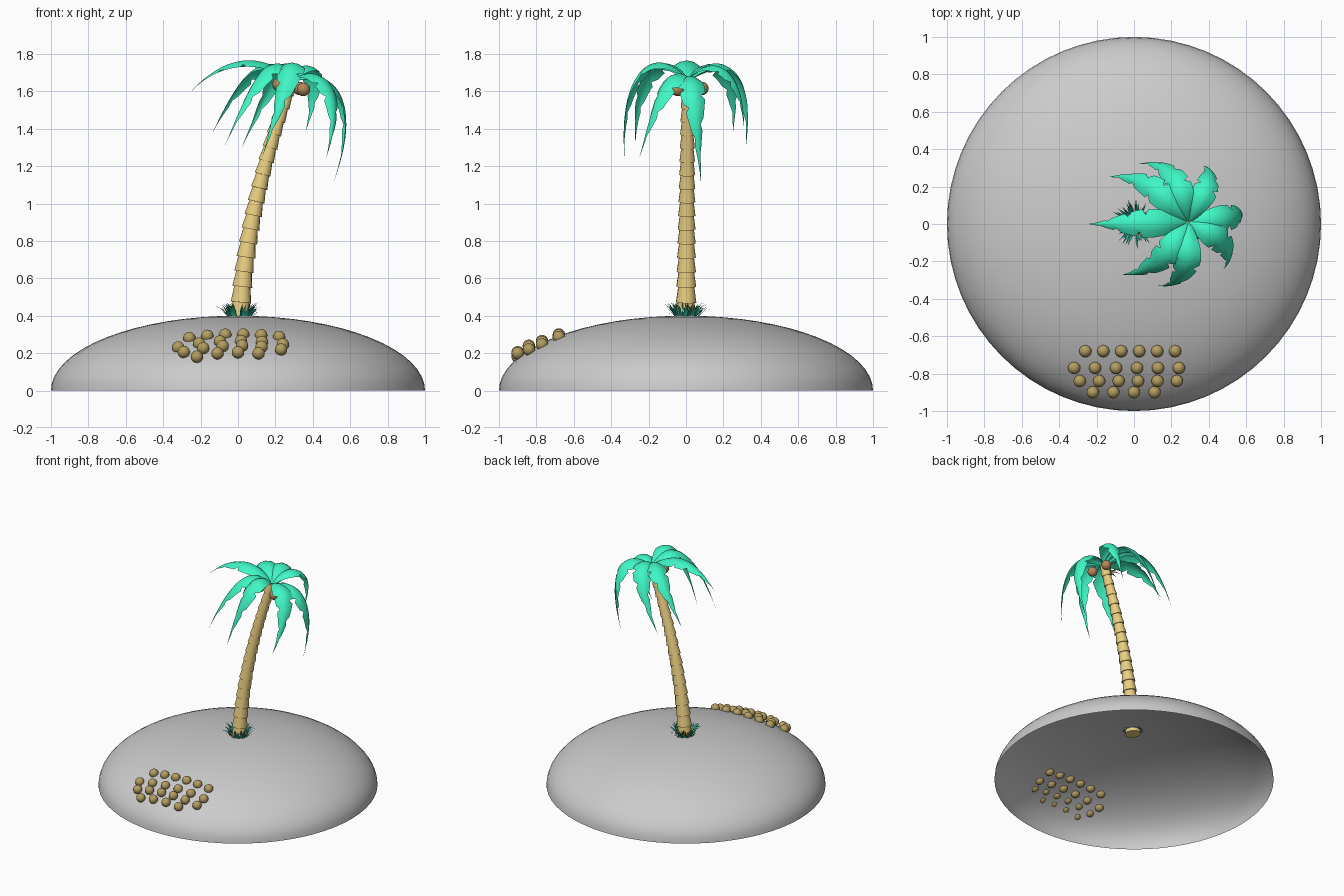
import bpy, bmesh, math, random
from mathutils import Vector, Matrix

if "Cube" in bpy.data.objects:
    bpy.data.objects.remove(bpy.data.objects["Cube"])

random.seed(4)


def material(name, r, g, b):
    m = bpy.data.materials.new(name)
    m.diffuse_color = (r, g, b, 1)
    m.use_nodes = True
    m.node_tree.nodes["Principled BSDF"].inputs["Base Color"].default_value = m.diffuse_color
    return m


LEAF = material("leaf_green", 0.05, 0.93, 0.56)
GRASS = material("grass_green", 0.03, 0.55, 0.38)
BARK = material("bark", 0.82, 0.62, 0.22)
STONE = material("stone_brown", 0.45, 0.34, 0.12)
NUT = material("nut_brown", 0.45, 0.25, 0.1)
FIBRE = material("fibre_orange", 0.7, 0.33, 0.1)


def finish(name, bm, mat=None, angle=40):
    me = bpy.data.meshes.new(name)
    bm.to_mesh(me)
    bm.free()
    ob = bpy.data.objects.new(name, me)
    bpy.context.collection.objects.link(ob)
    if mat:
        me.materials.append(mat)
    bpy.ops.object.select_all(action='DESELECT')
    ob.select_set(True)
    bpy.context.view_layer.objects.active = ob
    bpy.ops.object.shade_smooth_by_angle(angle=math.radians(angle))
    return ob


def ball(bm, pos, r, u=16, v=10):
    bmesh.ops.create_uvsphere(bm, u_segments=u, v_segments=v, radius=r,
                              matrix=Matrix.Translation(pos))


def ground(x, y):
    return 0.4 * math.sqrt(max(0, 1 - x * x - y * y))


def bezier(p, t):
    s = 1 - t
    return p[0] * s**3 + p[1] * (3 * s * s * t) + p[2] * (3 * s * t * t) + p[3] * t**3


# Island: open half ellipsoid
bm = bmesh.new()
bmesh.ops.create_uvsphere(bm, u_segments=64, v_segments=32, radius=1)
bmesh.ops.delete(bm, geom=[v for v in bm.verts if v.co.z < -0.01], context='VERTS')
bmesh.ops.scale(bm, vec=(1, 1, 0.4), verts=bm.verts)
finish("island", bm)

# Trunk: stacked tapered rings along a bent path
path = [Vector(c) for c in ((0.01, 0, 0.38), (0.03, 0.003, 0.79), (0.125, 0.007, 1.21), (0.29, 0.01, 1.66))]
bm = bmesh.new()
N = 17
for i in range(N):
    t0 = (i / N) ** 0.9
    t1 = ((i + 1) / N) ** 0.9
    a, b = bezier(path, t0), bezier(path, t1)
    d = b - a
    r = 0.057 - 0.022 * t0
    rot = d.to_track_quat('Z', 'Y').to_matrix().to_4x4()
    bmesh.ops.create_cone(bm, cap_ends=True, segments=14, radius1=r, radius2=r * 0.76,
                          depth=d.length * 1.12,
                          matrix=Matrix.Translation((a + b) / 2) @ rot)
finish("trunk", bm, BARK)

# Fronds: arched, folded blades with notched edges
CROWN = Vector((0.29, 0.01, 1.66))


def frond(name, tip, mid, z1, z2, width):
    m = Vector((mid[0], mid[1], z2))
    near = CROWN.lerp(m, 0.4)
    near.z = z1
    p = [CROWN, near, m, Vector(tip)]
    bm = bmesh.new()
    rows, n = [], 28
    for i in range(n + 1):
        t = i / n
        c = bezier(p, t)
        tan = (bezier(p, t + 0.01) - bezier(p, t - 0.01)).normalized()
        out = Vector((m.x - CROWN.x, m.y - CROWN.y, 0)).lerp(Vector((tip[0] - CROWN.x, tip[1] - CROWN.y, 0)), t)
        side = out.cross(Vector((0, 0, 1))).normalized()
        side = (side - tan * side.dot(tan)).normalized()
        up = side.cross(tan)
        w = width * (0.12 + 0.88 * math.sin(math.pi * min(1, t) ** 0.85)) * (1 - t ** 5)
        row = []
        for s in (-1, -0.5, 0, 0.5, 1):
            cut = 0.62 if abs(s) == 1 and i in ((13, 18, 23) if s > 0 else (15, 21, 25)) else 1
            row.append(bm.verts.new(c + side * (s * w * cut) - up * (0.45 * w * s * s * cut)))
        rows.append(row)
    for a, b in zip(rows, rows[1:]):
        for j in range(4):
            bm.faces.new((a[j], a[j + 1], b[j + 1], b[j]))
    bmesh.ops.remove_doubles(bm, verts=bm.verts, dist=0.0005)
    finish(name, bm, LEAF, 50)


fronds = [
    ((-0.25, 0.00, 1.60), (-0.05, 0.00), 1.80, 1.82, 0.078),
    ((-0.14, 0.25, 1.37), (0.05, 0.29), 1.82, 1.78, 0.075),
    ((0.02, 0.32, 1.30), (0.22, 0.37), 1.84, 1.76, 0.072),
    ((0.36, 0.31, 1.38), (0.47, 0.32), 1.82, 1.74, 0.068),
    ((0.51, 0.08, 1.11), (0.70, 0.05), 1.74, 1.62, 0.072),
    ((0.47, -0.25, 1.24), (0.60, -0.14), 1.76, 1.66, 0.07),
    ((0.13, -0.33, 1.25), (0.30, -0.36), 1.85, 1.77, 0.075),
    ((-0.07, -0.27, 1.31), (0.12, -0.28), 1.84, 1.76, 0.075),
]
for i, f in enumerate(fronds):
    frond(f"frond_{i + 1}", *f)

# Coconuts under the crown
bm = bmesh.new()
for pos in ((0.35, -0.045, 1.61), (0.33, 0.085, 1.615), (0.22, -0.04, 1.635)):
    ball(bm, pos, 0.036)
finish("coconuts", bm, NUT)


def blade(bm, root, direction, length, width):
    d = Vector(direction).normalized()
    side = d.cross(Vector((0, 0, 1))).normalized() * width
    mid = root + d * length * 0.55
    vs = [bm.verts.new(q) for q in (root - side, root + side, mid + side * 0.7,
                                    root + d * length - Vector((0, 0, 0.15 * length)),
                                    mid - side * 0.7)]
    bm.faces.new((vs[0], vs[1], vs[2], vs[4]))
    bm.faces.new((vs[4], vs[2], vs[3]))


# Grass tuft at the foot of the trunk, with a few orange fibres
bm = bmesh.new()
for i in range(110):
    a = random.uniform(0, 2 * math.pi)
    r = random.uniform(0.035, 0.07)
    dr = Vector((math.cos(a), math.sin(a), random.uniform(0.7, 2.2)))
    blade(bm, Vector((0.01 + r * math.cos(a), r * math.sin(a), 0.395)), dr,
          random.uniform(0.06, 0.11), 0.006)
finish("grass", bm, GRASS, 20)

bm = bmesh.new()
for i in range(9):
    a = 2 * math.pi * i / 9
    h = Vector((math.cos(a), math.sin(a), 0))
    blade(bm, Vector((0.01, 0, 0.4)) + h * 0.05, h * 0.3 + Vector((0, 0, 1)), 0.08, 0.007)
for a in (2.2, 2.8, 3.4, 4.0):
    h = Vector((math.cos(a), math.sin(a), 0.2))
    blade(bm, Vector((0.25, 0.01, 1.62)), h, 0.1, 0.009)
finish("fibres", bm, FIBRE, 20)

# Stones: staggered plain rows lying on the front slope
bm = bmesh.new()
for y, z, n, x0, x1 in ((-0.68, 0.30, 6, -0.26, 0.22), (-0.77, 0.265, 6, -0.32, 0.24),
                        (-0.84, 0.24, 6, -0.29, 0.23), (-0.90, 0.205, 4, -0.22, 0.11)):
    for i in range(n):
        x = x0 + (x1 - x0) * i / (n - 1)
        ball(bm, (x, y, z - ground(0, y) + ground(x, y)), 0.033)
finish("stones", bm, STONE)
